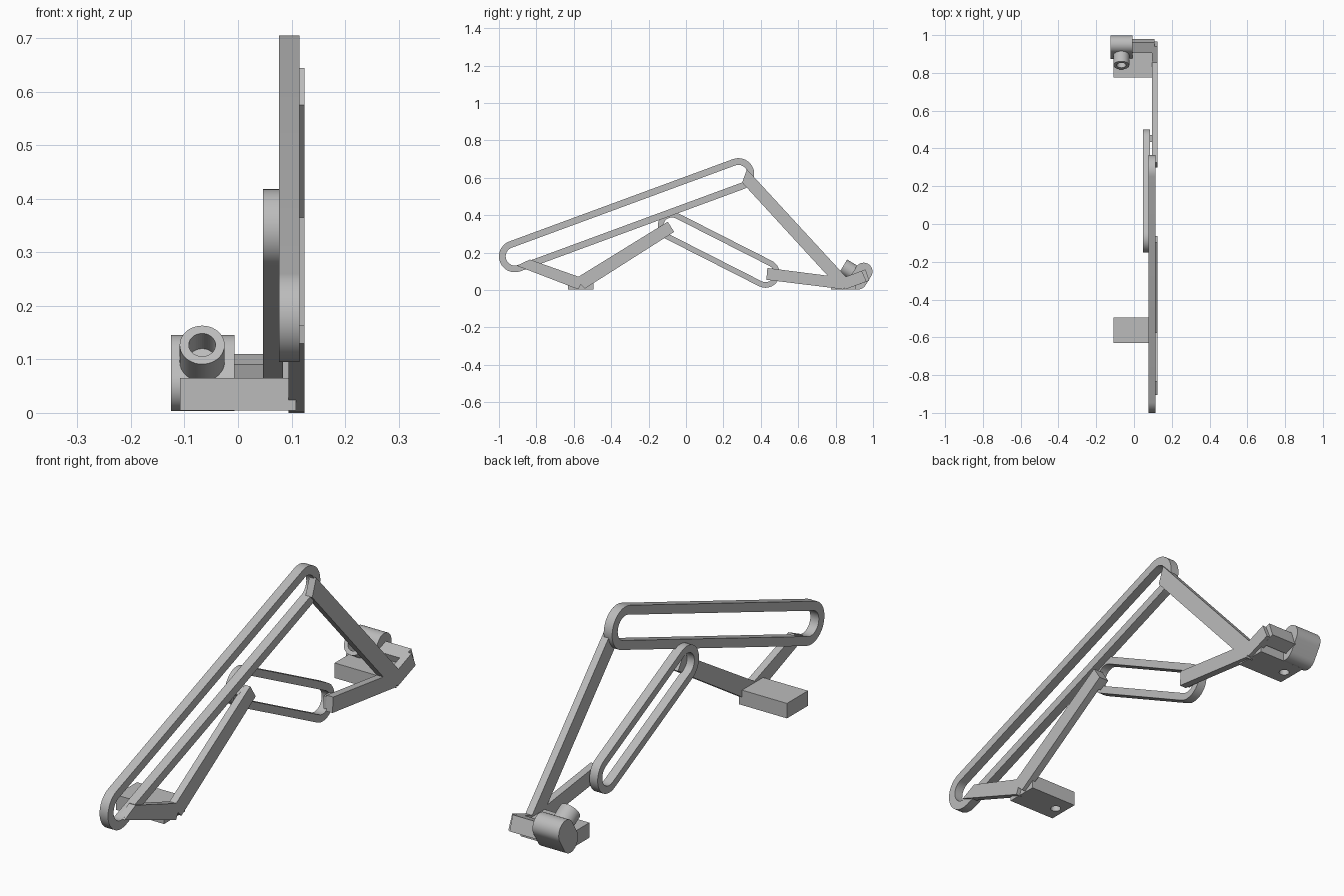
import bpy, bmesh, math
from mathutils import Vector

cube = bpy.data.objects.get("Cube")
if cube:
    bpy.data.objects.remove(cube)

grey = bpy.data.materials.new("plain grey")
grey.use_nodes = True
grey.diffuse_color = (0.5, 0.5, 0.5, 1)
grey.node_tree.nodes["Principled BSDF"].inputs["Base Color"].default_value = (0.5, 0.5, 0.5, 1)


def finish(name, bm):
    bmesh.ops.recalc_face_normals(bm, faces=bm.faces)
    mesh = bpy.data.meshes.new(name)
    bm.to_mesh(mesh)
    bm.free()
    mesh.materials.append(grey)
    obj = bpy.data.objects.new(name, mesh)
    bpy.context.collection.objects.link(obj)
    return obj


def smooth(obj):
    bpy.ops.object.select_all(action="DESELECT")
    obj.select_set(True)
    bpy.context.view_layer.objects.active = obj
    bpy.ops.object.shade_smooth_by_angle(angle=math.radians(30))


def prism(name, outline, x0, x1):
    """Extrude a side outline of (y, z) points from x0 to x1."""
    bm = bmesh.new()
    a, b = ([bm.verts.new((x, y, z)) for y, z in outline] for x in (x0, x1))
    bm.faces.new(a)
    bm.faces.new(b)
    for i in range(len(a)):
        j = (i + 1) % len(a)
        bm.faces.new((a[i], a[j], b[j], b[i]))
    return finish(name, bm)


def stadium(c0, c1, r, n=20):
    """Round-ended outline around the line from c0 to c1."""
    ang = math.atan2(c1[1] - c0[1], c1[0] - c0[0])
    pts = []
    for c, start in ((c1, ang - math.pi / 2), (c0, ang + math.pi / 2)):
        for i in range(n + 1):
            t = start + math.pi * i / n
            pts.append((c[0] + r * math.cos(t), c[1] + r * math.sin(t)))
    return pts


def slotted_link(name, c0, c1, r, wall, x0, x1):
    """Round-ended frame with a long open slot."""
    bm = bmesh.new()
    rings = [[bm.verts.new((x, y, z)) for y, z in stadium(c0, c1, rad)]
             for rad, x in ((r, x0), (r, x1), (r - wall, x1), (r - wall, x0))]
    n = len(rings[0])
    for k in range(4):
        p, q = rings[k], rings[(k + 1) % 4]
        for i in range(n):
            j = (i + 1) % n
            bm.faces.new((p[i], p[j], q[j], q[i]))
    obj = finish(name, bm)
    smooth(obj)
    return obj


def box(name, x, y, z):
    return prism(name, [(y[0], z[0]), (y[1], z[0]), (y[1], z[1]), (y[0], z[1])], *x)


def cylinder(name, start, end, r):
    start, end = Vector(start), Vector(end)
    axis = end - start
    bm = bmesh.new()
    bmesh.ops.create_cone(bm, cap_ends=True, segments=40, radius1=r, radius2=r, depth=axis.length)
    obj = finish(name, bm)
    obj.location = (start + end) / 2
    obj.rotation_euler = axis.to_track_quat("Z", "Y").to_euler()
    return obj


def drill(obj, start, end, r):
    cutter = cylinder(obj.name + "_cutter", start, end, r)
    cutter.hide_render = True
    cutter.hide_set(True)
    mod = obj.modifiers.new("hole", "BOOLEAN")
    mod.object = cutter
    mod.solver = "EXACT"


# Slotted frames
slotted_link("upper_frame", (-0.915, 0.18), (0.28, 0.62), 0.085, 0.036, 0.077, 0.115)
slotted_link("lower_frame", (-0.075, 0.342), (0.425, 0.088), 0.076, 0.03, 0.047, 0.084)

# Flat bars, all in one layer
bars = {
    "front_short_bar": [(-0.905, 0.13), (-0.835, 0.163), (-0.56, 0.066), (-0.563, 0.03), (-0.575, 0.003)],
    "front_long_bar": [(-0.575, 0.071), (-0.098, 0.365), (-0.063, 0.311), (-0.54, 0.008), (-0.563, 0.03)],
    "back_long_bar": [(0.30, 0.575), (0.326, 0.645), (0.865, 0.06), (0.84, 0.0), (0.80, 0.03)],
    "back_short_bar": [(0.43, 0.055), (0.435, 0.118), (0.84, 0.066), (0.85, 0.03), (0.832, 0.005)],
    "heel_bar": [(0.85, 0.003), (0.825, 0.06), (0.94, 0.103), (0.965, 0.045)],
}
for name, outline in bars.items():
    prism(name, outline, 0.094, 0.124)

# Short joints between the lower frame and the bars
box("back_joint", (0.08, 0.1), (0.435, 0.47), (0.06, 0.112))
prism("front_joint", [(-0.14, 0.34), (-0.098, 0.365), (-0.063, 0.311), (-0.105, 0.286)], 0.08, 0.1)

# Feet with a blind hole underneath
for name, y0 in (("front_foot", -0.63), ("back_foot", 0.775)):
    foot = box(name, (-0.108, 0.108), (y0, y0 + 0.135), (0.004, 0.065))
    drill(foot, (-0.068, y0 + 0.067, -0.02), (-0.068, y0 + 0.067, 0.04), 0.02)

# Heel block and rounded mount
prism("heel_block", [(0.925, 0.03), (0.98, 0.05), (0.96, 0.11), (0.905, 0.09)], -0.01, 0.108)
mount = prism("rounded_mount", stadium((0.92, 0.05), (0.95, 0.099), 0.047), -0.125, -0.007)
smooth(mount)

# Tilted socket tube
tip = Vector((-0.067, 0.84, 0.127))
axis = Vector((0, 0.857, -0.515))
tube = cylinder("socket_tube", tip, tip + axis * 0.1, 0.042)
smooth(tube)
drill(tube, tip - axis * 0.02, tip + axis * 0.055, 0.025)
